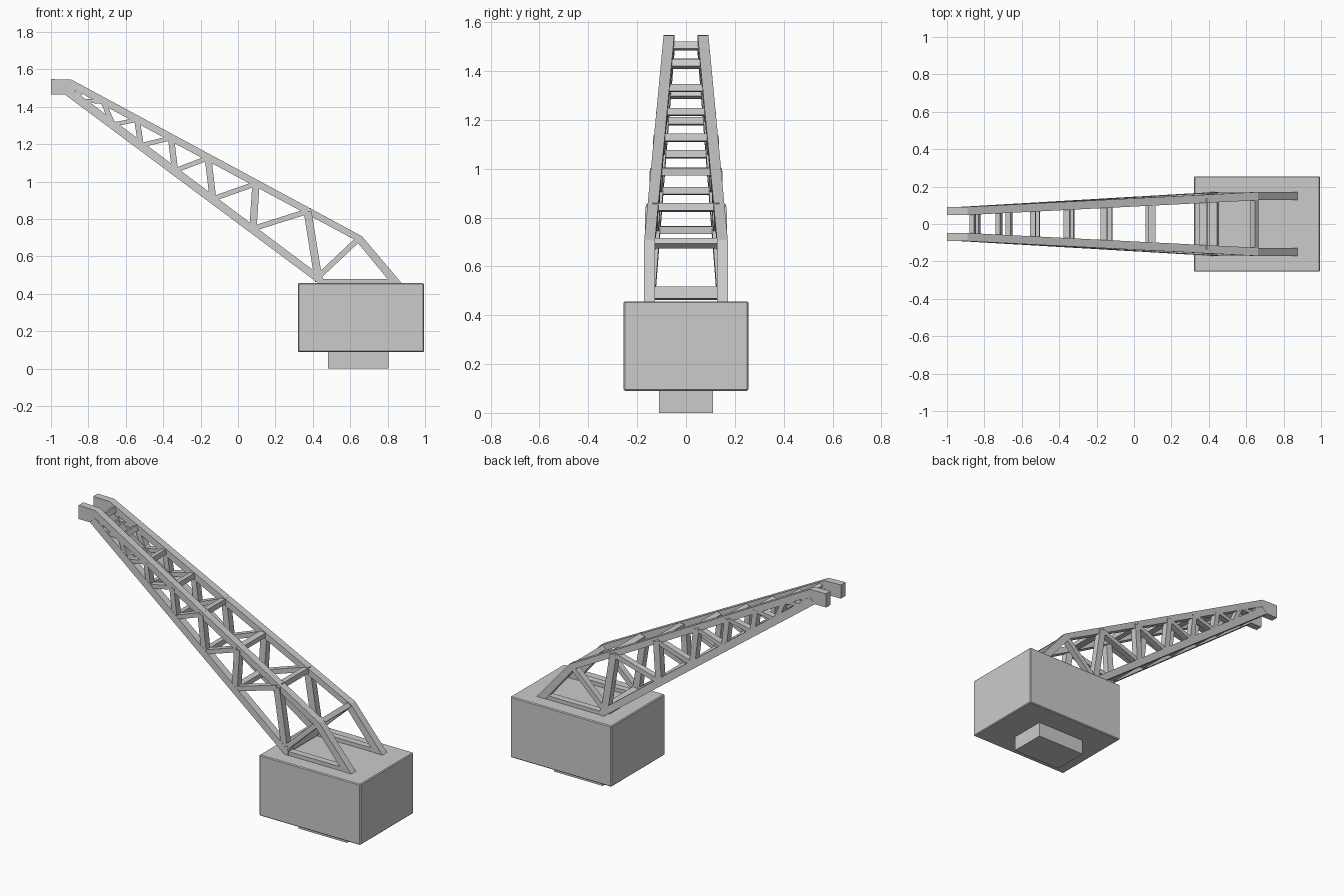
import bpy, bmesh
from mathutils import Vector

if "Cube" in bpy.data.objects:
    bpy.data.objects.remove(bpy.data.objects["Cube"])


def make_object(name, bm):
    bmesh.ops.recalc_face_normals(bm, faces=bm.faces)
    me = bpy.data.meshes.new(name)
    bm.to_mesh(me)
    bm.free()
    ob = bpy.data.objects.new(name, me)
    bpy.context.collection.objects.link(ob)
    return ob


def box(name, x0, x1, half_y, z0, z1, bevel=0.0):
    bm = bmesh.new()
    bmesh.ops.create_cube(bm, size=1)
    for v in bm.verts:
        v.co = ((x0 + x1) / 2 + v.co.x * (x1 - x0), v.co.y * 2 * half_y,
                (z0 + z1) / 2 + v.co.z * (z1 - z0))
    ob = make_object(name, bm)
    if bevel:
        mod = ob.modifiers.new("edge", 'BEVEL')
        mod.width, mod.segments = bevel, 1
    return ob


def outer_y(x):
    # boom half width: parallel at the tip and base, tapering between
    t = min(max((x + 0.89) / 1.32, 0), 1)
    return 0.092 + 0.079 * t


def prism(bm, pts, inset=0.0, depth=0.044):
    # side-profile polygon on both sides of the boom, following its taper
    for s in (-1, 1):
        rings = []
        for d in (inset, depth - inset):
            rings.append([bm.verts.new((x, s * (outer_y(x) - d), z)) for x, z in pts])
        a, b = rings
        bm.faces.new(a)
        bm.faces.new(b[::-1])
        for i in range(len(a)):
            j = (i + 1) % len(a)
            bm.faces.new((a[i], b[i], b[j], a[j]))


def strip(a, b, w):
    a, b = Vector(a), Vector(b)
    d = (b - a).normalized()
    n = Vector((-d.y, d.x)) * w / 2
    return [a + n, b + n, b - n, a - n]


def top_z(x):
    return 1.54 - 0.5364 * (x + 0.89)


def low_z(x):
    return 1.465 - 0.744 * (x + 0.92)


# base
box("pedestal", 0.48, 0.805, 0.11, 0, 0.092)
box("cab_block", 0.32, 0.995, 0.255, 0.09, 0.457, 0.005)

# boom chords, tips, rear legs and base rails
bm = bmesh.new()
prism(bm, [(-1, 1.465), (-1, 1.548), (-0.89, 1.545), (-0.89, 1.5), (-0.925, 1.465)])
prism(bm, [(-0.89, 1.545), (0.663, 0.708), (0.645, 0.678), (-0.89, top_z(-0.89) - 0.04)])
prism(bm, [(-0.925, 1.465), (0.43, 0.456), (0.455, 0.456), (0.455, 0.487), (-0.89, 1.497)])
make_object("boom_chords", bm)

bm = bmesh.new()
prism(bm, [(0.663, 0.708), (0.877, 0.455), (0.82, 0.455), (0.63, 0.685)])
make_object("rear_legs", bm)

bm = bmesh.new()
prism(bm, [(0.44, 0.455), (0.44, 0.48), (0.84, 0.48), (0.84, 0.455)], 0.002)
make_object("base_rails", bm)

# lattice bars between the chords
tops = [0.645, 0.372, 0.096, -0.16, -0.358, -0.54, -0.722, -0.862]
lows = [0.428, 0.08, -0.134, -0.337, -0.519, -0.668, -0.838]
T = [(x, top_z(x) - 0.022) for x in tops]
L = [(x, low_z(x) + 0.028) for x in lows]
bm = bmesh.new()
for i, low in enumerate(L):
    prism(bm, strip(T[i + 1], low, 0.042 - 0.003 * i), 0.002)
    prism(bm, strip(low, T[i], 0.03 - 0.0015 * i), 0.003)
prism(bm, strip((-0.91, 1.478), T[-1], 0.02), 0.003)
make_object("lattice_bars", bm)

# cross rungs joining the two sides
bm = bmesh.new()


def rung(c, other, width, length):
    c, o = Vector(c), Vector(other)
    d = (o - c).normalized() * length / 2
    half = outer_y(c.x) - 0.03
    rings = []
    for s in (-1, 1):
        rings.append([bm.verts.new((x, s * half, z)) for x, z in strip(c - d, c + d, width)])
    a, b = rings
    bm.faces.new(a)
    bm.faces.new(b[::-1])
    for i in range(4):
        j = (i + 1) % 4
        bm.faces.new((a[i], b[i], b[j], a[j]))


rung(T[0], L[0], 0.03, 0.03)
for i, low in enumerate(L):
    rung(T[i + 1], low, 0.04 - 0.0025 * i, 0.03)
    rung(low, T[i + 1], 0.04 - 0.0025 * i, 0.03 if i else 0.05)
make_object("cross_rungs", bm)
